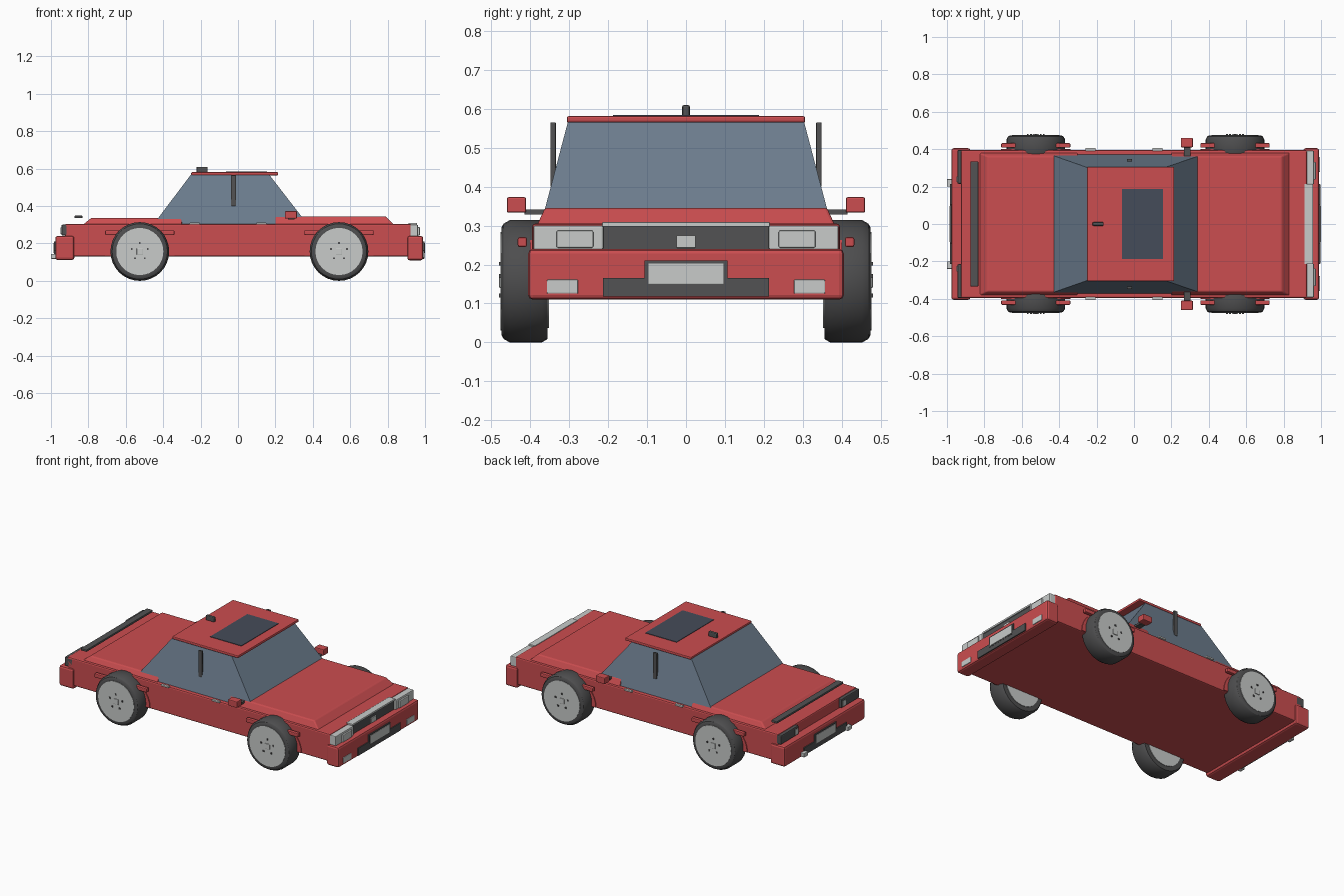
import bpy, bmesh, math
from mathutils import Matrix

if "Cube" in bpy.data.objects:
    bpy.data.objects.remove(bpy.data.objects["Cube"])


def material(name, rgb):
    m = bpy.data.materials.new(name)
    m.diffuse_color = (*rgb, 1)
    m.use_nodes = True
    m.node_tree.nodes["Principled BSDF"].inputs["Base Color"].default_value = m.diffuse_color
    return m


RED = material("red paint", (0.60, 0.075, 0.08))
GLASS = material("window glass", (0.15, 0.205, 0.27))
SUNROOF = material("dark glass", (0.06, 0.072, 0.1))
DARK = material("dark trim", (0.085, 0.085, 0.087))
TYRE = material("tyre rubber", (0.075, 0.075, 0.077))
LIGHT = material("pale metal", (0.58, 0.6, 0.59))


def finish(bm, name, mat, bevel=0.0, smooth=False):
    bmesh.ops.recalc_face_normals(bm, faces=bm.faces)
    me = bpy.data.meshes.new(name)
    bm.to_mesh(me)
    bm.free()
    me.materials.append(mat)
    ob = bpy.data.objects.new(name, me)
    bpy.context.collection.objects.link(ob)
    if bevel:
        mod = ob.modifiers.new("soft edges", 'BEVEL')
        mod.width = bevel
        mod.segments = 2
    if smooth:
        bpy.context.view_layer.objects.active = ob
        ob.select_set(True)
        bpy.ops.object.shade_smooth_by_angle(angle=math.radians(32))
        ob.select_set(False)
    return ob


def frustum(name, mat, low, high, bevel=0.0):
    """Solid between two rectangles, each (x0, x1, y0, y1, z)."""
    bm = bmesh.new()
    rings = []
    for x0, x1, y0, y1, z in (low, high):
        rings.append([bm.verts.new(p) for p in
                      ((x0, y0, z), (x1, y0, z), (x1, y1, z), (x0, y1, z))])
    bm.faces.new(rings[0][::-1])
    bm.faces.new(rings[1])
    for i in range(4):
        j = (i + 1) % 4
        bm.faces.new((rings[0][i], rings[0][j], rings[1][j], rings[1][i]))
    return finish(bm, name, mat, bevel)


def box(name, mat, x0, x1, y0, y1, z0, z1, bevel=0.0):
    return frustum(name, mat, (x0, x1, y0, y1, z0), (x0, x1, y0, y1, z1), bevel)


def pair(name, mat, x0, x1, y0, y1, z0, z1, bevel=0.0):
    box(name + "_left", mat, x0, x1, y0, y1, z0, z1, bevel)
    box(name + "_right", mat, x0, x1, -y1, -y0, z0, z1, bevel)


def lathe(name, mat, profile, cx, cz, side, n=32):
    """Closed solid round a crosswise axis; profile is (y, radius) pairs."""
    bm = bmesh.new()
    rings = [[bm.verts.new((cx + r * math.cos(a), side * y, cz + r * math.sin(a)))
              for a in (2 * math.pi * k / n for k in range(n))] for y, r in profile]
    for a, b in zip(rings, rings[1:]):
        for k in range(n):
            m = (k + 1) % n
            bm.faces.new((a[k], a[m], b[m], b[k]))
    bm.faces.new(rings[0])
    bm.faces.new(rings[-1])
    return finish(bm, name, mat, smooth=True)


# Body shell, hood and trunk
box("body", RED, -0.925, 0.925, -0.395, 0.395, 0.13, 0.305, 0.008)
frustum("hood", RED, (0.2, 0.84, -0.385, 0.385, 0.295),
        (0.2, 0.79, -0.362, 0.362, 0.345), 0.006)
frustum("trunk", RED, (-0.835, -0.3, -0.385, 0.385, 0.295),
        (-0.785, -0.3, -0.362, 0.362, 0.336), 0.006)

# Cabin and roof
frustum("cabin_glass", GLASS, (-0.45, 0.37, -0.372, 0.372, 0.305),
        (-0.25, 0.165, -0.302, 0.302, 0.57))
box("roof", RED, -0.25, 0.215, -0.306, 0.306, 0.564, 0.581, 0.005)
box("sunroof", SUNROOF, -0.065, 0.155, -0.187, 0.187, 0.578, 0.584)
box("roof_antenna", DARK, -0.222, -0.162, -0.01, 0.01, 0.578, 0.61, 0.006)
pair("door_pillar", DARK, -0.037, -0.011, 0.334, 0.348, 0.40, 0.565, 0.003)

# Mirrors and door handles
pair("mirror", RED, 0.25, 0.315, 0.41, 0.46, 0.333, 0.373, 0.005)
pair("mirror_stalk", DARK, 0.267, 0.303, 0.34, 0.415, 0.328, 0.341)
for i, x in enumerate((-0.232, 0.125)):
    pair(f"door_handle_{i}", LIGHT, x - 0.027, x + 0.027, 0.39, 0.406, 0.3, 0.311, 0.002)

# Bumpers
box("front_bumper", RED, 0.905, 0.99, -0.405, 0.405, 0.11, 0.24, 0.012)
box("rear_bumper", RED, -0.977, -0.875, -0.405, 0.405, 0.112, 0.24, 0.012)

# Front face: grille, lamps and plate
box("grille", DARK, 0.91, 0.95, -0.215, 0.215, 0.235, 0.3)
box("grille_trim", LIGHT, 0.912, 0.957, -0.215, 0.215, 0.297, 0.309, 0.002)
box("grille_badge", LIGHT, 0.945, 0.957, -0.025, 0.025, 0.243, 0.275, 0.002)
pair("headlight", LIGHT, 0.91, 0.962, 0.212, 0.392, 0.238, 0.3, 0.005)
pair("headlight_lens", LIGHT, 0.955, 0.972, 0.238, 0.332, 0.243, 0.287, 0.003)
pair("fog_light", LIGHT, 0.98, 0.994, 0.277, 0.357, 0.125, 0.161, 0.003)

# Lower vent and plate on both ends
for end, x in (("front", 0.99), ("rear", -0.977)):
    s = 1 if x > 0 else -1

    def slab(name, mat, depth, y, z0, z1):
        a, b = sorted((x - s * 0.01, x + s * depth))
        box(f"{end}_{name}", mat, a, b, -y, y, z0, z1, 0.001)
    slab("lower_vent", DARK, 0.006, 0.213, 0.118, 0.166)
    slab("plate_frame", DARK, 0.007, 0.107, 0.143, 0.21)
    slab("plate", LIGHT, 0.009, 0.096, 0.15, 0.203)

# Rear face: tail lamps, spoiler and exhausts
pair("tail_light", DARK, -0.944, -0.885, 0.215, 0.395, 0.243, 0.3, 0.006)
pair("tail_lens", LIGHT, -0.948, -0.94, 0.225, 0.255, 0.25, 0.285)
box("rear_spoiler", DARK, -0.874, -0.832, -0.334, 0.334, 0.335, 0.349, 0.004)
pair("exhaust", LIGHT, -1.0, -0.95, 0.2, 0.24, 0.118, 0.144, 0.003)

# Wheels with rims, hubs, lugs, arches and fender bars
R = 0.157
for side, sname in ((1, "left"), (-1, "right")):
    for cx, end in ((-0.525, "rear"), (0.54, "front")):
        tag = f"{end}_{sname}"
        lathe(f"tyre_{tag}", TYRE,
              [(0.355, 0.13), (0.355, 0.148), (0.37, R), (0.452, R),
               (0.468, 0.148), (0.474, 0.137), (0.474, 0.125)], cx, R, side)
        lathe(f"rim_{tag}", LIGHT, [(0.465, 0.126), (0.476, 0.126)], cx, R, side)
        lathe(f"inner_rim_{tag}", LIGHT, [(0.352, 0.12), (0.36, 0.12)], cx, R, side)
        y0, y1 = sorted((side * 0.47, side * 0.48))
        box(f"hub_{tag}", LIGHT, cx - 0.017, cx + 0.017, y0, y1, R - 0.017, R + 0.017, 0.003)
        for k in range(5):
            a = math.pi / 2 + k * 2 * math.pi / 5
            x, z = cx + 0.045 * math.cos(a), R + 0.045 * math.sin(a)
            box(f"lug_{tag}_{k}", DARK, x - 0.005, x + 0.005, y0, y1, z - 0.005, z + 0.005)
        y0, y1 = sorted((side * 0.408, side * 0.432))
        box(f"fender_bar_{tag}", RED, cx - 0.185, cx + 0.185, y0, y1, 0.245, 0.27, 0.005)

        # Half-round arch lip lying on the body side
        bm = bmesh.new()
        pts = [(cx + 0.185 * math.cos(t), 0.135 + 0.165 * math.sin(t))
               for t in (math.pi * k / 16 for k in range(17))]
        face = bm.faces.new([bm.verts.new((x, side * 0.39, z)) for x, z in pts])
        out = bmesh.ops.extrude_face_region(bm, geom=[face])
        bmesh.ops.translate(bm, vec=(0, side * 0.01, 0),
                            verts=[v for v in out["geom"] if isinstance(v, bmesh.types.BMVert)])
        finish(bm, f"wheel_arch_{tag}", RED)
